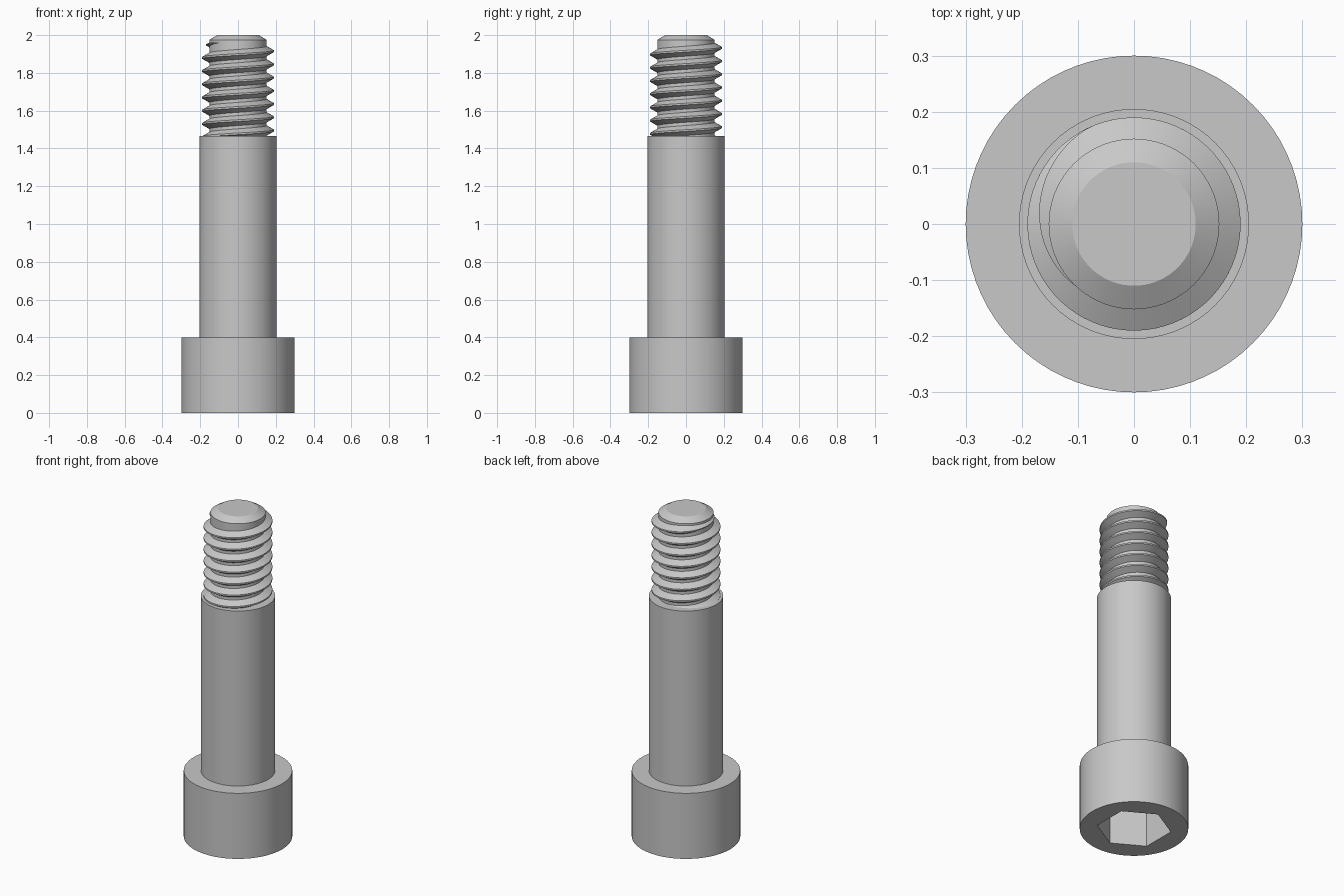
import bpy, bmesh
from math import cos, sin, pi, radians

SEG = 72            # sides of every round part
HEAD_R, SHOULDER_R, CORE_R, CREST_R = 0.30, 0.205, 0.152, 0.19
HEAD_Z, SHOULDER_Z, TOP_Z = 0.40, 1.467, 2.0
PITCH = 0.07

cube = bpy.data.objects.get("Cube")
if cube:
    bpy.data.objects.remove(cube, do_unlink=True)

steel = bpy.data.materials.new("grey steel")
steel.use_nodes = True
grey = (0.58, 0.58, 0.58, 1.0)
steel.diffuse_color = grey
steel.node_tree.nodes["Principled BSDF"].inputs["Base Color"].default_value = grey


def finish(name, bm, fix_normals=False):
    """Turn a bmesh into a smooth shaded object with sharp edges kept."""
    if fix_normals:
        bmesh.ops.recalc_face_normals(bm, faces=bm.faces)
    mesh = bpy.data.meshes.new(name)
    bm.to_mesh(mesh)
    bm.free()
    mesh.materials.append(steel)
    obj = bpy.data.objects.new(name, mesh)
    bpy.context.collection.objects.link(obj)
    bpy.ops.object.select_all(action="DESELECT")
    obj.select_set(True)
    bpy.context.view_layer.objects.active = obj
    bpy.ops.object.shade_smooth_by_angle(angle=radians(25))
    return obj


def circle(r):
    return lambda a: r


def hexagon(r):
    """Hexagon with corners on the y axis, as radius against angle."""
    return lambda a: r * cos(pi / 6) / cos((a - pi / 6) % (pi / 3) - pi / 6)


def loft(name, sections, cap_start=False, cap_end=False):
    """Skin a stack of (outline, height) sections around the z axis."""
    bm = bmesh.new()
    rings = []
    for outline, z in sections:
        angles = [2 * pi * i / SEG for i in range(SEG)]
        rings.append([bm.verts.new((outline(a) * cos(a), outline(a) * sin(a), z))
                      for a in angles])
    for low, high in zip(rings, rings[1:]):
        for i in range(SEG):
            j = (i + 1) % SEG
            bm.faces.new((low[i], low[j], high[j], high[i]))
    if cap_start:
        bm.faces.new(rings[0][::-1])
    if cap_end:
        bm.faces.new(rings[-1])
    return finish(name, bm)


# Cylindrical head with a hexagonal socket in its underside
socket = hexagon(0.206)
loft("head", [(socket, 0.24), (socket, 0), (circle(HEAD_R), 0),
              (circle(HEAD_R), HEAD_Z), (circle(SHOULDER_R), HEAD_Z)], cap_start=True)

# Plain shoulder
loft("shoulder", [(circle(SHOULDER_R), HEAD_Z), (circle(SHOULDER_R), SHOULDER_Z),
                  (circle(CORE_R), SHOULDER_Z)])

# Thread core with a chamfered tip
loft("thread_core", [(circle(CORE_R), SHOULDER_Z), (circle(CORE_R), TOP_Z - 0.025),
                     (circle(0.11), TOP_Z)], cap_end=True)

# Helical ridge, fading into the core over its last part turn
START, FADE, END = -6.8, 0.32, 0.63      # in turns
CREST_Z = 1.915                          # crest height at turn zero
bm = bmesh.new()
steps = round((END - START) * SEG)
sections = []
for i in range(steps + 1):
    turn = START + (END - START) * i / steps
    keep = min(1, (END - turn) / (END - FADE))
    crest = CORE_R + (CREST_R - CORE_R) * keep
    flat = 0.0045 * max(keep, 0.1)
    base = flat + (crest - CORE_R + 0.002) * 0.577
    a, z = 2 * pi * turn, CREST_Z + PITCH * turn
    profile = [(CORE_R - 0.002, -base), (crest, -flat), (crest, flat), (CORE_R - 0.002, base)]
    sections.append([bm.verts.new((r * cos(a), r * sin(a), z + dz)) for r, dz in profile])
for one, two in zip(sections, sections[1:]):
    for k in range(4):
        m = (k + 1) % 4
        bm.faces.new((one[k], two[k], two[m], one[m]))
bm.faces.new(sections[0])
bm.faces.new(sections[-1][::-1])
finish("thread_ridge", bm, fix_normals=True)
